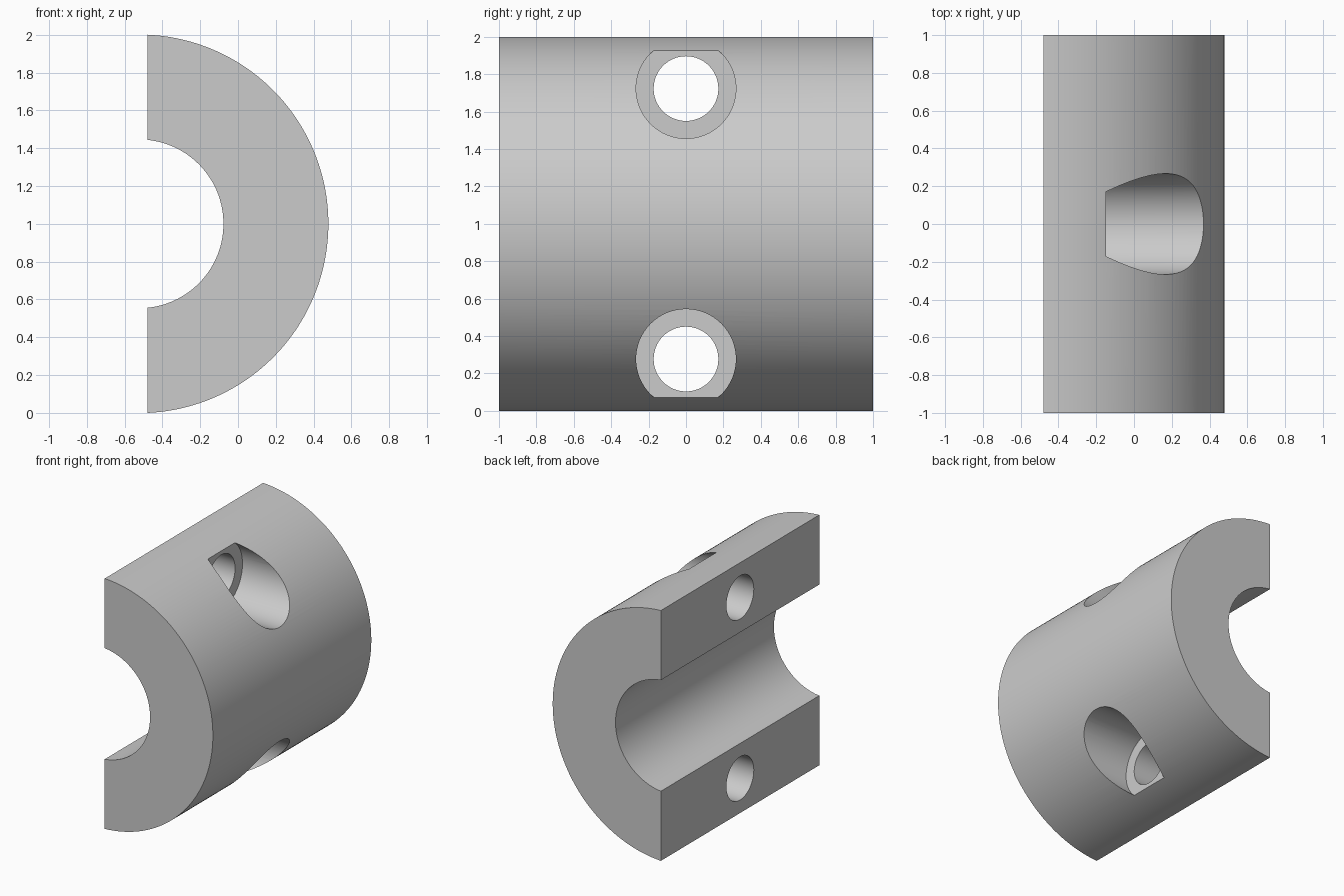
import bpy, bmesh, math
from mathutils import Matrix

cube = bpy.data.objects.get("Cube")
if cube:
    bpy.data.objects.remove(cube, do_unlink=True)

AXIS_X, AXIS_Z = -0.523, 1.0      # bore axis, running along y
OUTER_R, INNER_R = 1.001, 0.446
SPLIT_X = -0.478                  # flat split face
HOLE_Z, HOLE_R = 0.723, 0.173     # bolt holes, offset from the axis
SEAT_X, SEAT_R = -0.147, 0.267    # counterbore seat

grey = bpy.data.materials.new("plain grey")
grey.use_nodes = True
colour = (0.6, 0.6, 0.6, 1)
grey.diffuse_color = colour
grey.node_tree.nodes["Principled BSDF"].inputs["Base Color"].default_value = colour


def make_object(name, bm):
    bmesh.ops.recalc_face_normals(bm, faces=bm.faces)
    mesh = bpy.data.meshes.new(name)
    bm.to_mesh(mesh)
    bm.free()
    mesh.materials.append(grey)
    obj = bpy.data.objects.new(name, mesh)
    bpy.context.collection.objects.link(obj)
    return obj


def arc(radius, steps):
    """Points from the lower to the upper end of an arc cut off at the split face."""
    limit = math.acos((SPLIT_X - AXIS_X) / radius)
    angles = [limit * (2 * i / steps - 1) for i in range(steps + 1)]
    return [(AXIS_X + radius * math.cos(a), AXIS_Z + radius * math.sin(a)) for a in angles]


# Half sleeve: C-shaped profile extruded along y
bm = bmesh.new()
profile = arc(OUTER_R, 96) + arc(INNER_R, 64)[::-1]
face = bm.faces.new([bm.verts.new((x, -1, z)) for x, z in profile])
new = bmesh.ops.extrude_face_region(bm, geom=[face])["geom"]
bmesh.ops.translate(bm, vec=(0, 2, 0),
                    verts=[v for v in new if isinstance(v, bmesh.types.BMVert)])
sleeve = make_object("half_sleeve", bm)


def rod(name, radius, x0, x1, z):
    """Round cutter along x."""
    bm = bmesh.new()
    place = Matrix.Translation(((x0 + x1) / 2, 0, z)) @ Matrix.Rotation(math.pi / 2, 4, 'Y')
    bmesh.ops.create_cone(bm, cap_ends=True, segments=64, radius1=radius, radius2=radius,
                          depth=x1 - x0, matrix=place)
    obj = make_object(name, bm)
    obj.hide_render = True
    return obj


# Upper and lower bolt holes with counterbores
bpy.context.view_layer.objects.active = sleeve
for side in (1, -1):
    z = AXIS_Z + side * HOLE_Z
    for cutter in (rod("counterbore_cutter", SEAT_R, SEAT_X, 1, z),
                   rod("bolt_hole_cutter", HOLE_R, -1, 1, z)):
        cut = sleeve.modifiers.new("cut", 'BOOLEAN')
        cut.operation = 'DIFFERENCE'
        cut.solver = 'EXACT'
        cut.object = cutter
        bpy.ops.object.modifier_apply(modifier=cut.name)
        bpy.data.objects.remove(cutter, do_unlink=True)

# Smooth curved walls, crisp edges
bpy.ops.object.select_all(action='DESELECT')
sleeve.select_set(True)
bpy.ops.object.shade_smooth_by_angle(angle=math.radians(25))
